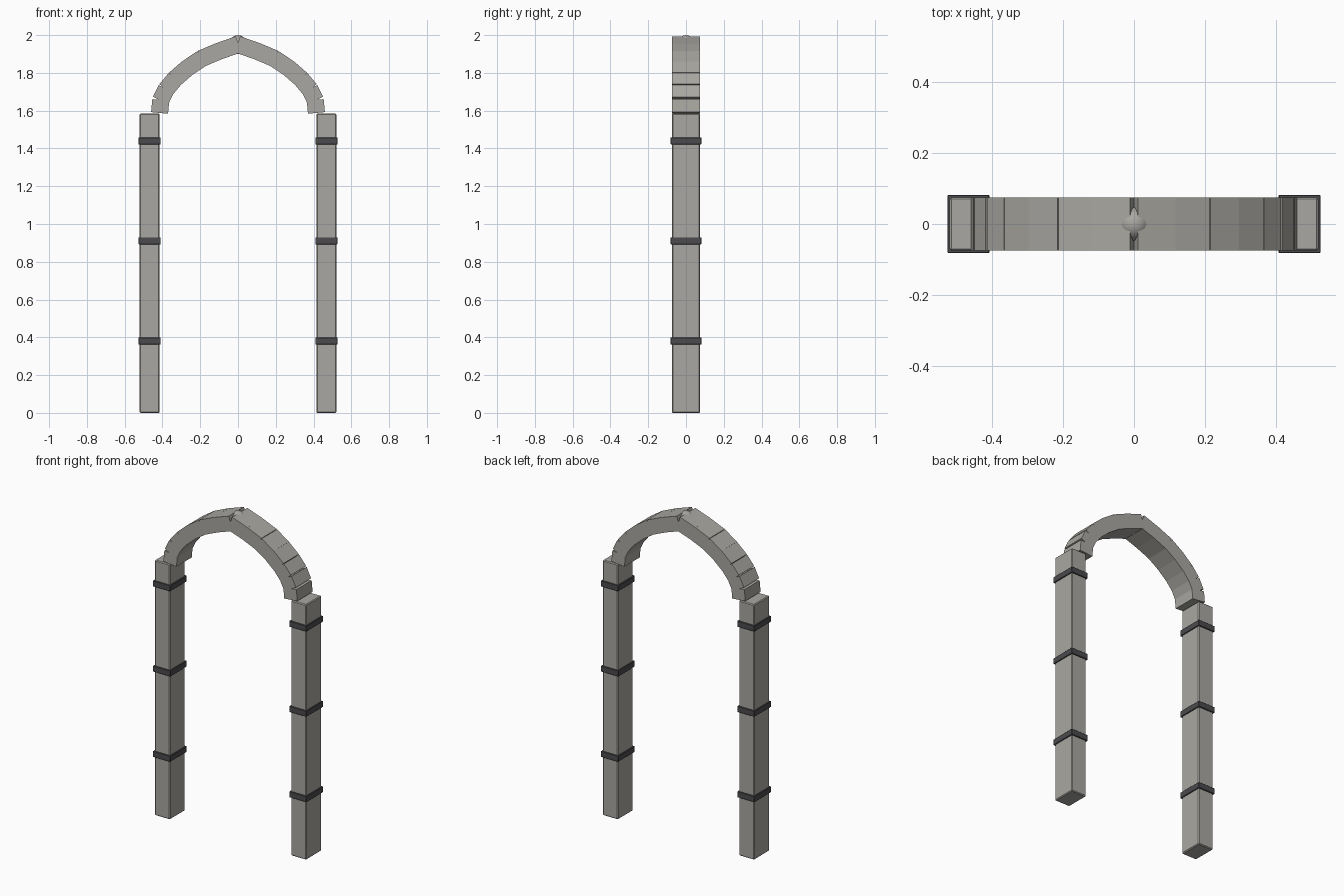
import bpy
import math
from mathutils import Vector

if "Cube" in bpy.data.objects:
    bpy.data.objects.remove(bpy.data.objects["Cube"])


def material(name, rgb):
    m = bpy.data.materials.new(name)
    m.diffuse_color = (*rgb, 1)
    m.use_nodes = True
    m.node_tree.nodes["Principled BSDF"].inputs["Base Color"].default_value = m.diffuse_color
    return m


stone = material("stone", (0.40, 0.39, 0.36))
iron = material("iron", (0.07, 0.068, 0.075))


def box(name, centre, size, mat, angle=0.0, bevel=0.0):
    bpy.ops.mesh.primitive_cube_add(size=1, location=centre)
    ob = bpy.context.object
    ob.name = name
    ob.scale = size
    bpy.ops.object.transform_apply(location=False, rotation=False, scale=True)
    ob.rotation_euler = (0, angle, 0)
    ob.data.materials.append(mat)
    if bevel:
        mod = ob.modifiers.new("Bevel", 'BEVEL')
        mod.width = bevel
        mod.segments = 1
    return ob


# Centre line of one arch half, from springing to apex (x, z)
arch_line = [(0.415, 1.59), (0.409, 1.655), (0.380, 1.7135), (0.334, 1.7685),
             (0.2695, 1.8245), (0.193, 1.876), (0.101, 1.915), (0.0, 1.95)]

for side, label in ((-1, "left"), (1, "right")):
    # Post
    box(f"{label}_post", (side * 0.468, 0, 0.7925), (0.106, 0.15, 1.585),
        stone, bevel=0.005)

    # Iron bands around the post
    for i, z in enumerate((0.381, 0.911, 1.44)):
        box(f"{label}_band_{i + 1}", (side * 0.468, 0, z),
            (0.118, 0.164, 0.037), iron, bevel=0.002)

    # Arch blocks, each a straight stone along the curve
    for i, (a, b) in enumerate(zip(arch_line, arch_line[1:])):
        p = Vector((side * a[0], 0, a[1]))
        q = Vector((side * b[0], 0, b[1]))
        d = q - p
        box(f"{label}_arch_block_{i + 1}", (p + q) / 2,
            (0.09, 0.15, d.length * 1.06), stone, angle=math.atan2(d.x, d.z))

# Round keystone boss filling the notch at the apex
bpy.ops.mesh.primitive_uv_sphere_add(segments=16, ring_count=8, radius=0.05,
                                     location=(0, 0, 1.95))
boss = bpy.context.object
boss.name = "keystone_boss"
boss.data.materials.append(stone)
bpy.ops.object.shade_smooth_by_angle()
